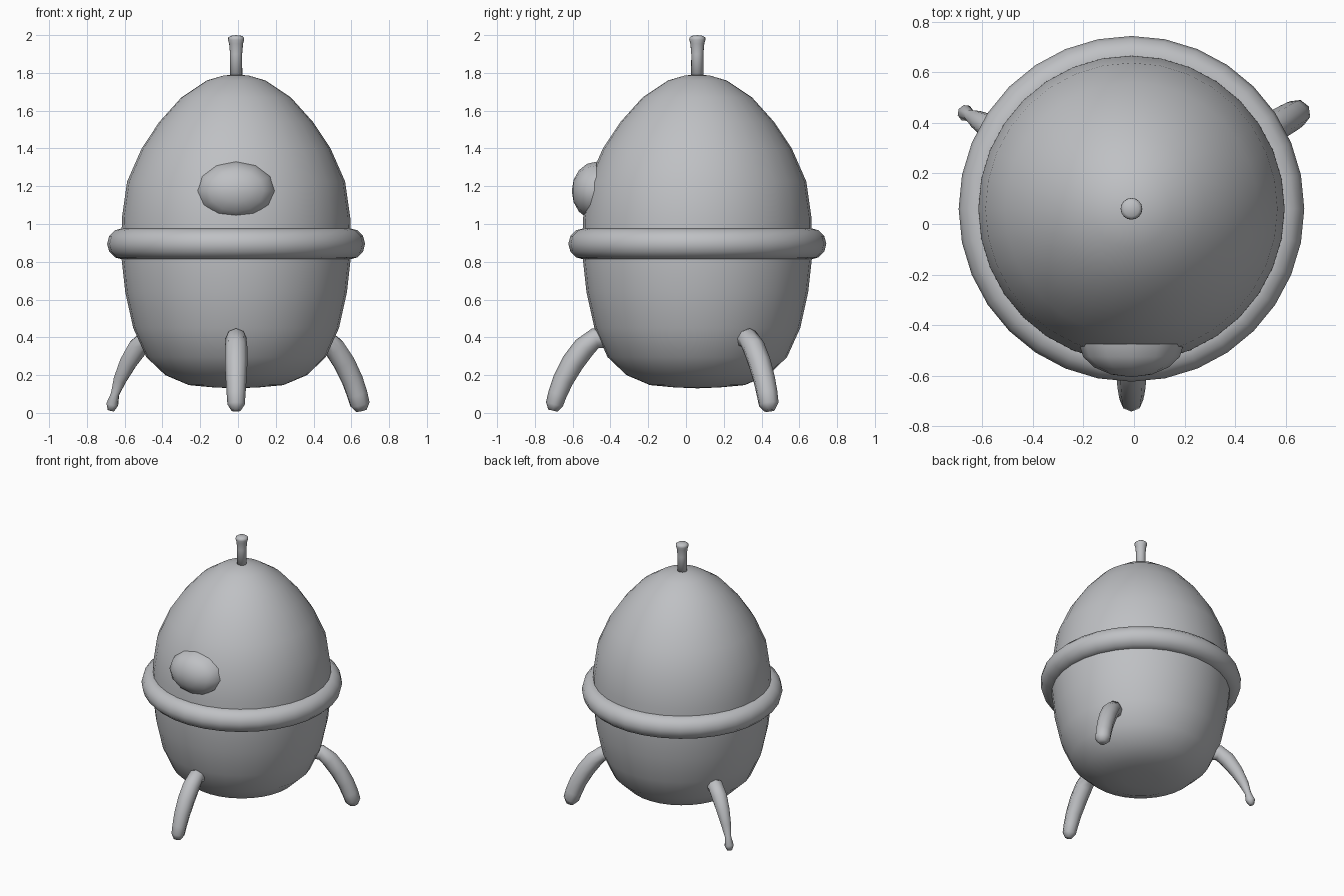
import bpy, bmesh, math
from mathutils import Vector, Matrix

cube = bpy.data.objects.get("Cube")
if cube:
    bpy.data.objects.remove(cube, do_unlink=True)

CENTRE = Vector((-0.01, 0.06, 0))

grey = bpy.data.materials.new("plain_grey")
grey.use_nodes = True
colour = (0.52, 0.53, 0.55, 1)
grey.diffuse_color = colour
grey.node_tree.nodes["Principled BSDF"].inputs["Base Color"].default_value = colour


def finish(bm, name):
    bmesh.ops.recalc_face_normals(bm, faces=bm.faces)
    mesh = bpy.data.meshes.new(name)
    bm.to_mesh(mesh)
    bm.free()
    mesh.materials.append(grey)
    mesh.shade_smooth()
    obj = bpy.data.objects.new(name, mesh)
    bpy.context.collection.objects.link(obj)
    return obj


def lathe(name, profile, sides, closed=False):
    """Spin (radius, height) points about the body axis."""
    bm = bmesh.new()
    verts = [bm.verts.new(CENTRE + Vector((r, 0, z))) for r, z in profile]
    pairs = list(zip(verts, verts[1:]))
    if closed:
        pairs.append((verts[-1], verts[0]))
    edges = [bm.edges.new(p) for p in pairs]
    bmesh.ops.spin(bm, geom=verts + edges, cent=CENTRE, axis=(0, 0, 1),
                   angle=math.tau, steps=sides, use_merge=True)
    bmesh.ops.remove_doubles(bm, verts=bm.verts, dist=0.0005)
    return finish(bm, name)


def tube(name, path, radii, angle, sides=8):
    """Tapered tube along (distance, height) points, turned to an angle."""
    bm = bmesh.new()
    turn = Matrix.Rotation(angle, 3, 'Z')
    pts = [Vector((d, 0, z)) for d, z in path]
    rings = []
    for i, (p, r) in enumerate(zip(pts, radii)):
        tangent = (pts[min(i + 1, len(pts) - 1)] - pts[max(i - 1, 0)]).normalized()
        side = Vector((0, 1, 0))
        up = tangent.cross(side)
        ring = []
        for k in range(sides):
            a = math.tau * k / sides
            v = p + (side * math.cos(a) + up * math.sin(a)) * r
            ring.append(bm.verts.new(CENTRE + turn @ v))
        rings.append(ring)
    for a, b in zip(rings, rings[1:]):
        for k in range(sides):
            n = (k + 1) % sides
            bm.faces.new((a[k], a[n], b[n], b[k]))
    bm.faces.new(rings[0])
    bm.faces.new(rings[-1])
    return finish(bm, name)


# Egg-shaped hull
lathe("hull", [(0, 0.13), (0.12, 0.135), (0.25, 0.147), (0.375, 0.2), (0.475, 0.295),
               (0.545, 0.45), (0.587, 0.64), (0.607, 0.82), (0.605, 1.03), (0.577, 1.225),
               (0.5, 1.4), (0.407, 1.54), (0.29, 1.67), (0.155, 1.76), (0.07, 1.785),
               (0, 1.793)], 32)

# Round belt
belt = [(0.6 + 0.083 * math.cos(math.tau * k / 12), 0.895 + 0.083 * math.sin(math.tau * k / 12))
        for k in range(12)]
lathe("belt", belt, 32, closed=True)

# Antenna with flared tip
lathe("antenna", [(0, 1.75), (0.033, 1.75), (0.032, 1.9), (0.037, 1.955), (0.043, 1.975),
                  (0.042, 1.987), (0.03, 1.996), (0, 2.0)], 16)

# Half-dome porthole with a flat back
bm = bmesh.new()
bmesh.ops.create_uvsphere(bm, u_segments=12, v_segments=8, radius=1)
bmesh.ops.transform(bm, verts=bm.verts, matrix=Matrix.Rotation(math.pi / 2, 4, 'X'))
bmesh.ops.bisect_plane(bm, geom=bm.verts[:] + bm.edges[:] + bm.faces[:], dist=0.001,
                       plane_co=(0, 0, 0), plane_no=(0, 1, 0), clear_outer=True)
bmesh.ops.holes_fill(bm, edges=[e for e in bm.edges if e.is_boundary], sides=0)
bmesh.ops.scale(bm, verts=bm.verts, vec=(0.207, 0.13, 0.155))
bmesh.ops.translate(bm, verts=bm.verts, vec=(-0.01, -0.475, 1.175))
porthole = finish(bm, "porthole")
for face in porthole.data.polygons:
    face.use_smooth = face.normal.y < 0.9

# Three curved legs; the right one narrows to a small knob
leg_path = [(0.46, 0.39), (0.54, 0.395), (0.60, 0.345), (0.66, 0.265), (0.71, 0.175),
            (0.74, 0.10), (0.757, 0.045), (0.765, 0.012)]
thick = [0.045, 0.055, 0.06, 0.061, 0.059, 0.057, 0.054, 0.03]
front = [0.045, 0.055, 0.06, 0.06, 0.055, 0.05, 0.046, 0.025]
thin = [0.045, 0.055, 0.056, 0.048, 0.036, 0.023, 0.033, 0.018]
for name, radii, degrees in (("front_leg", front, -90), ("left_leg", thick, 30),
                             ("right_leg", thin, 150)):
    tube(name, leg_path, radii, math.radians(degrees))
